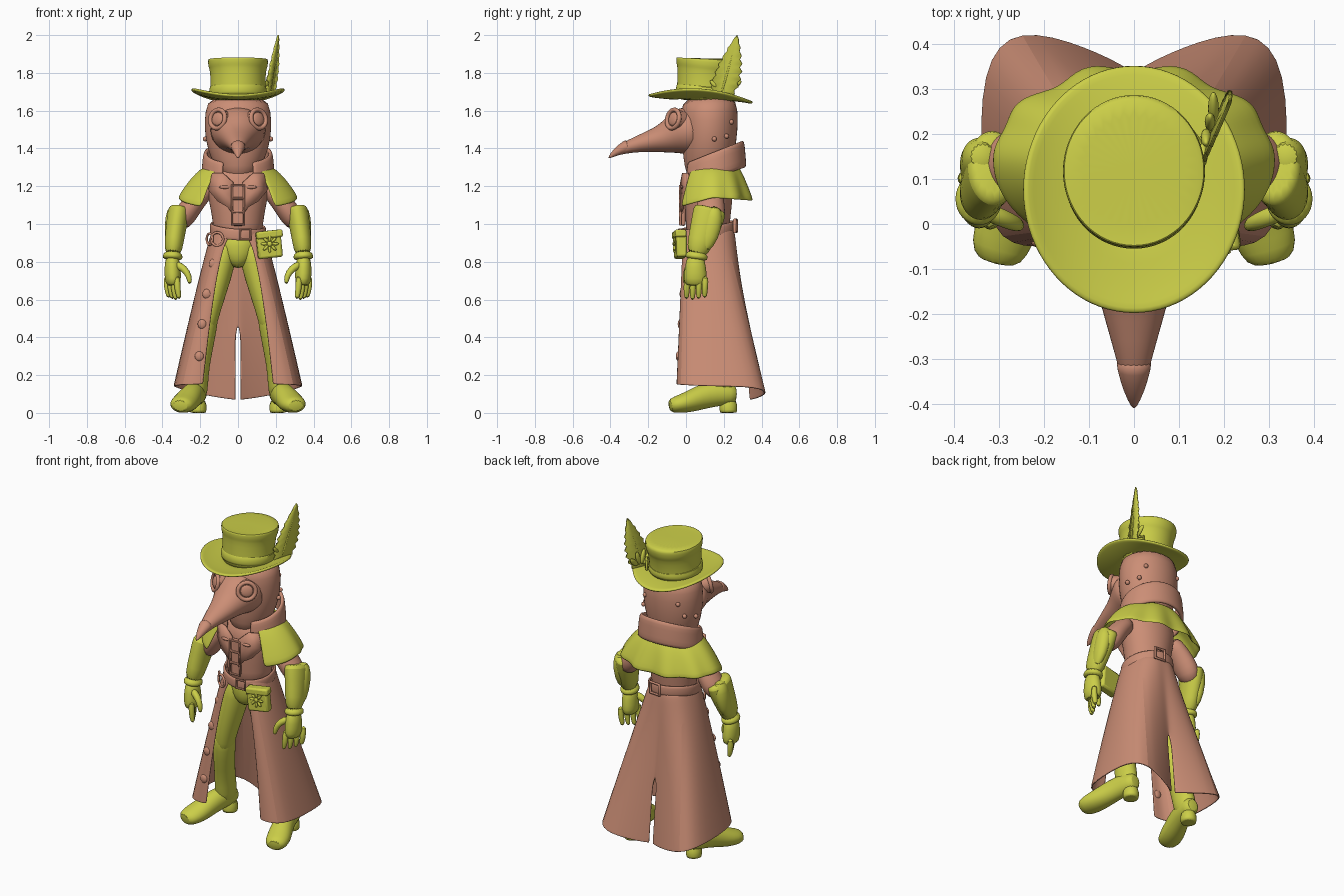
import bpy, bmesh
from math import sin, cos, pi, sqrt, radians
from mathutils import Vector

if "Cube" in bpy.data.objects:
    bpy.data.objects.remove(bpy.data.objects["Cube"])


def material(name, rgb):
    m = bpy.data.materials.new(name)
    m.use_nodes = True
    m.diffuse_color = (*rgb, 1)
    bsdf = m.node_tree.nodes["Principled BSDF"]
    bsdf.inputs["Base Color"].default_value = (*rgb, 1)
    bsdf.inputs["Roughness"].default_value = .8
    return m


GREEN = material("yellow green", (.6, .62, .065))
BROWN = material("dusty brown", (.6, .27, .18))


def finish(ob, name, mat, angle=50):
    ob.name = name
    ob.data.materials.clear()
    ob.data.materials.append(mat)
    bpy.ops.object.select_all(action='DESELECT')
    ob.select_set(True)
    bpy.context.view_layer.objects.active = ob
    bpy.ops.object.shade_smooth_by_angle(angle=radians(angle))
    return ob


def surface(name, rows, mat, wrap=False, caps=False, mirror=False, thick=0, sub=1):
    """Skin a grid of points, with optional mirror, thickness and smoothing."""
    bm = bmesh.new()
    grid = [[bm.verts.new(p) for p in row] for row in rows]
    n = len(grid[0])
    for a, b in zip(grid, grid[1:]):
        for i in range(n if wrap else n - 1):
            j = (i + 1) % n
            bm.faces.new((a[i], a[j], b[j], b[i]))
    if caps:
        bm.faces.new(grid[0])
        bm.faces.new(grid[-1])
    bmesh.ops.recalc_face_normals(bm, faces=bm.faces)
    me = bpy.data.meshes.new(name)
    bm.to_mesh(me)
    bm.free()
    ob = bpy.data.objects.new(name, me)
    bpy.context.collection.objects.link(ob)
    finish(ob, name, mat)
    if mirror:
        ob.modifiers.new("Mirror", 'MIRROR')
    if thick:
        mod = ob.modifiers.new("Solidify", 'SOLIDIFY')
        mod.thickness, mod.offset = thick, 0
    if sub:
        mod = ob.modifiers.new("Smooth", 'SUBSURF')
        mod.levels = mod.render_levels = sub
    return ob


def limb(name, path, mat, n=16, **kw):
    """Loft ellipses (x, y, z, half width, half depth) square to their path."""
    pts = [Vector(p[:3]) for p in path]
    rows = []
    for i, p in enumerate(path):
        t = (pts[min(i + 1, len(pts) - 1)] - pts[max(i - 1, 0)]).normalized()
        u = Vector((1, 0, 0))
        u = (u - t * u.dot(t)).normalized()
        v = t.cross(u)
        rows.append([pts[i] + u * p[3] * cos(a) + v * p[4] * sin(a) for a in circle(n)])
    return surface(name, rows, mat, wrap=True, caps=True, **kw)


def circle(n):
    return [2 * pi * k / n for k in range(n)]


def facing(normal):
    return Vector(normal).to_track_quat('Z', 'Y').to_euler()


def ring(name, loc, normal, big, small, mat, seg=24):
    bpy.ops.mesh.primitive_torus_add(location=loc, major_radius=big, minor_radius=small,
                                     major_segments=seg, minor_segments=8)
    ob = bpy.context.object
    ob.rotation_euler = facing(normal)
    if seg == 4:
        ob.rotation_euler.rotate_axis('Z', pi / 4)
    return finish(ob, name, mat)


def disc(name, loc, normal, radius, depth, mat):
    bpy.ops.mesh.primitive_cylinder_add(vertices=24, radius=radius, depth=depth, location=loc,
                                        rotation=facing(normal))
    return finish(bpy.context.object, name, mat)


def ball(name, loc, size, mat, rot=(0, 0, 0)):
    bpy.ops.mesh.primitive_uv_sphere_add(segments=16, ring_count=8, location=loc, rotation=rot)
    bpy.context.object.scale = size
    return finish(bpy.context.object, name, mat)


def block(name, loc, size, mat, rot=(0, 0, 0), bevel=.01):
    bpy.ops.mesh.primitive_cube_add(size=1, location=loc, rotation=rot)
    ob = bpy.context.object
    ob.scale = size
    bpy.ops.object.transform_apply(location=False, rotation=False)
    mod = ob.modifiers.new("Bevel", 'BEVEL')
    mod.width, mod.segments = bevel, 2
    return finish(ob, name, mat)


# Hat: curled brim, flared crown, bands
brim = []
for t in (.4, .6, .8, .93, 1):
    brim.append([(.248 * t * cos(a), .077 + .277 * t * sin(a),
                  1.664 + t ** 3 * (.052 * cos(a) ** 2 - .02 * sin(a) - .002)) for a in circle(40)])
surface("hat_brim", brim, GREEN, wrap=True, thick=.016)
limb("hat_crown", [(0, .1, 1.65, .15, .15), (0, .1, 1.68, .148, .15), (0, .105, 1.75, .145, .152),
                   (0, .113, 1.82, .15, .16), (0, .114, 1.828, .157, .167), (0, .118, 1.86, .16, .172),
                   (0, .119, 1.874, .158, .17), (0, .119, 1.877, .145, .155)], GREEN, n=32)
limb("hat_band", [(0, .1, 1.67, .155, .157), (0, .101, 1.69, .155, .158), (0, .103, 1.73, .151, .156),
                  (0, .104, 1.735, .14, .14)], GREEN, n=32)
ring("hat_buckle", (.13, .2, 1.715), (.8, .6, 0), .035, .008, GREEN, 4)

# Feather: thin ragged blade, quill and downy tuft
blade = []
for i in range(17):
    s = i / 16
    half = .092 * sin(pi * (.15 + .85 * s)) ** .7 * (1 - .5 * s) * (.8 + .2 * (i % 2))
    blade.append([(.168 + .045 * s + .35 * w, .19 + .08 * s + w, 1.68 + .32 * s - .2 * abs(w))
                  for w in (-half, 0, half)])
surface("feather", blade, GREEN, thick=.008, sub=0)
limb("feather_quill", [(.165, .18, 1.67, .008, .008), (.19, .23, 1.83, .007, .007),
                       (.213, .27, 1.995, .002, .002)], GREEN, n=8)
for a in (-.9, -.3, .3, .9):
    ball("feather_down", (.165 + .015 * sin(a), .21 + .06 * sin(a), 1.7 + .05 * cos(a)),
         (.012, .016, .045), GREEN, (-a, 0, 0))

# Head and beaked mask
limb("hood", [(0, .1, 1.22, .07, .09), (0, .11, 1.29, .12, .12), (0, .12, 1.4, .165, .142),
              (0, .125, 1.5, .18, .15), (0, .125, 1.6, .176, .152), (0, .12, 1.68, .15, .135)], BROWN, n=24)
limb("beak", [(0, .08, 1.5, .168, .14), (0, -.02, 1.492, .142, .13), (0, -.07, 1.47, .112, .102),
              (0, -.13, 1.45, .088, .075), (0, -.2, 1.436, .07, .055), (0, -.3, 1.412, .04, .036),
              (0, -.37, 1.382, .023, .02), (0, -.412, 1.348, .003, .003)], BROWN)
limb("beak_tip", [(0, -.3, 1.414, .042, .038), (0, -.32, 1.408, .039, .034), (0, -.37, 1.383, .025, .022),
                  (0, -.412, 1.348, .004, .004)], BROWN)
for s in (1, -1):
    look = Vector((.62 * s, -.76, .18)).normalized()
    eye = Vector((.108 * s, -.068, 1.556))
    disc("goggle_barrel", eye - look * .045, look, .053, .09, BROWN)
    ring("goggle_rim", eye, look, .05, .012, BROWN)
    ball("goggle_lens", eye, (.036, .036, .012), BROWN, facing(look))
    for y, z in ((.15, 1.45), (.215, 1.465), (.24, 1.54)):
        x = .176 * sqrt(1 - ((y - .125) / .15) ** 2)
        ball("hood_stud", (x * s, y, z), (.013, .013, .013), BROWN)

# Scarf collar, highest at the nape and parted at the throat
collar = []
for v, r in ((0, 1.06), (.1, 1.1), (.5, 1.06), (.9, 1.04), (1, .98)):
    row = []
    for k in range(31):
        a = radians(-64 + 308 * k / 30)
        row.append((.17 * r * cos(a), .148 + .148 * r * sin(a),
                    1.247 + .052 * sin(a) + v * (.132 + .008 * sin(a))))
    collar.append(row)
surface("collar", collar, BROWN, thick=.02)

# Coat body with lapels, strap and buckles
limb("coat_body", [(0, .115, .9, .13, .115), (0, .115, 1, .13, .115), (0, .118, 1.12, .155, .13),
                   (0, .118, 1.22, .172, .13), (0, .12, 1.32, .12, .1)], BROWN, n=24)
lapel = [[(.025, 1.22), (.025, 1.14), (.025, 1.05)], [(.08, 1.27), (.1, 1.18), (.055, 1.09)],
         [(.135, 1.27), (.155, 1.18), (.105, 1.12)]]
surface("lapel", [[(x, .105 - .13 * sqrt(1 - (x / .2) ** 2), z) for x, z in side] for side in lapel],
        BROWN, mirror=True, thick=.014, sub=0)
block("front_strap", (0, -.015, 1.1), (.06, .025, .22), BROWN)
for z in (1.03, 1.1, 1.17):
    ring("front_buckle", (0, -.03, z), (0, -1, 0), .047, .007, BROWN, 4)
for s in (1, -1):
    ball("toggle", (.07 * s, -.022, 1.195), (.03, .009, .009), BROWN)

# Shoulder cape, open in front and pleated behind
cape = []
for v in (0, .2, .4, .6, .8, 1):
    row = []
    for k in range(49):
        a = radians(-52 + 284 * k / 48)
        fold = 1 + .06 * v * cos(10 * a) * max(0, sin(a))
        row.append(((.14 + .175 * v ** .85) * cos(a) * fold, .14 + (.125 + .085 * v) * sin(a) * fold,
                    1.312 - .175 * v ** 1.4 - .06 * v * max(0, -sin(a)) - .015 * v * max(0, sin(a))))
    cape.append(row)
surface("shoulder_cape", cape, GREEN, thick=.012)

# Sleeves, gauntlets and hands
limb("sleeve", [(.15, .13, 1.2, .05, .055), (.2, .13, 1.155, .054, .068), (.25, .13, 1.09, .06, .078),
                (.288, .135, 1.035, .062, .075), (.315, .12, .99, .045, .055)], BROWN, mirror=True)
limb("gauntlet", [(.31, .13, 1.085, .048, .075), (.312, .127, 1.075, .062, .092), (.325, .108, 1.0, .056, .084),
                  (.338, .077, .91, .052, .07), (.346, .052, .83, .045, .054)], GREEN, mirror=True)
limb("gauntlet_cuff", [(.344, .06, .855, .048, .056), (.346, .055, .825, .055, .062),
                       (.347, .053, .81, .05, .057)], GREEN, mirror=True)
limb("elbow_guard", [(.335, .15, 1.095, .03, .03), (.343, .15, 1.04, .045, .052), (.355, .125, .93, .035, .05),
                     (.36, .09, .86, .02, .03)], GREEN, mirror=True)
limb("palm", [(.347, .05, .84, .035, .045), (.347, .05, .77, .044, .057), (.345, .05, .71, .045, .064),
              (.342, .05, .67, .035, .055)], GREEN, mirror=True)
for i in range(4):
    x, y = .318 + .018 * i, .003 + .032 * i
    limb("finger", [(x + .005, y + .005, .73, .019, .019), (x + .004, y, .66, .019, .019),
                    (x - .008, y, .592 + .007 * abs(i - 1), .013, .013)], GREEN, n=8, mirror=True)
limb("thumb", [(.335, .03, .79, .024, .024), (.285, .01, .765, .022, .022), (.258, -.002, .725, .018, .018),
               (.255, -.005, .68, .011, .011)], GREEN, n=8, mirror=True)

# Coat skirt: each half runs from the front opening round to the back slit
waist = [(.02, -.012), (.085, -.008), (.13, .045), (.135, .12), (.115, .21), (.06, .25), (.005, .252), (0, .252)]
hem = [(.18, -.045), (.305, -.05), (.338, .1), (.34, .352), (.262, .44), (.1, .388), (.02, .345), (.012, .34)]
drop = [.15, .15, .14, .14, .11, .08, .07, .07]
skirt = []
for i in range(13):
    t = min(i / 11, 1) - (.01 if i == 11 else 0)
    row = []
    for k, ((ax, ay), (bx, by)) in enumerate(zip(waist, hem)):
        x = ax + (bx - ax) * (t ** .5 if k == 0 else t ** .92)
        if k == 7:
            x = 0 if t < .57 else .014
        elif k == 6:
            x = max(x, .018)
        row.append((x, ay + (by - ay) * t ** 1.02, .97 + (drop[k] - .97) * t))
    skirt.append(row)
surface("coat_skirt", skirt, BROWN, mirror=True, thick=.01, sub=2)
for x, y, z in ((-.13, -.005, .79), (-.165, -.02, .63), (-.19, -.03, .47), (-.205, -.04, .3)):
    ball("coat_button", (x, y, z), (.024, .014, .026), BROWN)

# Belt, buckles, hanging rings and pouch
belt = [[(.14 * r * cos(a), .114 + .138 * r * sin(a), z + .022 * sin(a) - .01 * cos(a)) for a in circle(32)]
        for z, r in ((.935, 1), (.945, 1.03), (.985, 1.03), (.995, 1))]
surface("belt", belt, BROWN, wrap=True, thick=.012)
ring("belt_buckle", (.03, .262, .99), (.1, 1, 0), .046, .009, BROWN, 4)
ring("front_belt_buckle", (.04, -.032, .945), (.1, -1, 0), .038, .007, BROWN, 4)
ring("belt_ring", (-.11, -.005, .92), (-.5, -1, 0), .035, .007, BROWN)
ring("belt_ring", (-.15, .03, .92), (-1, -.6, 0), .03, .006, BROWN)
tilt = (0, radians(-6), radians(8))
block("pouch", (.165, -.03, .89), (.13, .055, .14), GREEN, tilt, .012)
block("pouch_flap", (.165, -.036, .945), (.14, .06, .04), GREEN, tilt)
for a in circle(8):
    ball("pouch_petal", (.168 + .03 * cos(a), -.062, .895 + .03 * sin(a)), (.018, .007, .008), GREEN, (0, -a, 0))
ball("pouch_flower_heart", (.168, -.062, .895), (.014, .009, .014), GREEN)

# Trousers and boots
limb("trouser_seat", [(0, .11, .97, .11, .1), (0, .11, .88, .12, .105), (0, .11, .81, .085, .095),
                      (0, .11, .765, .03, .06)], GREEN)
limb("trouser_leg", [(.06, .11, .93, .06, .09), (.078, .11, .82, .075, .092), (.13, .1, .63, .066, .08),
                     (.16, .1, .5, .054, .067), (.17, .11, .42, .05, .06)], GREEN, mirror=True)
limb("boot_shaft", [(.158, .1, .54, .045, .055), (.16, .1, .525, .062, .072), (.18, .12, .4, .06, .07),
                    (.205, .165, .25, .054, .068), (.213, .185, .15, .056, .078), (.215, .2, .07, .05, .068)],
     GREEN, mirror=True)
limb("boot_foot", [(.21, .27, .1, .035, .04), (.212, .24, .1, .052, .058), (.23, .15, .103, .057, .07),
                   (.255, .07, .08, .063, .066), (.282, 0, .053, .072, .055), (.3, -.055, .043, .067, .045),
                   (.308, -.09, .036, .044, .034)], GREEN, mirror=True)
limb("boot_heel", [(.212, .225, 0, .042, .044), (.212, .225, .003, .045, .047), (.21, .222, .08, .048, .052)],
     GREEN, mirror=True)
